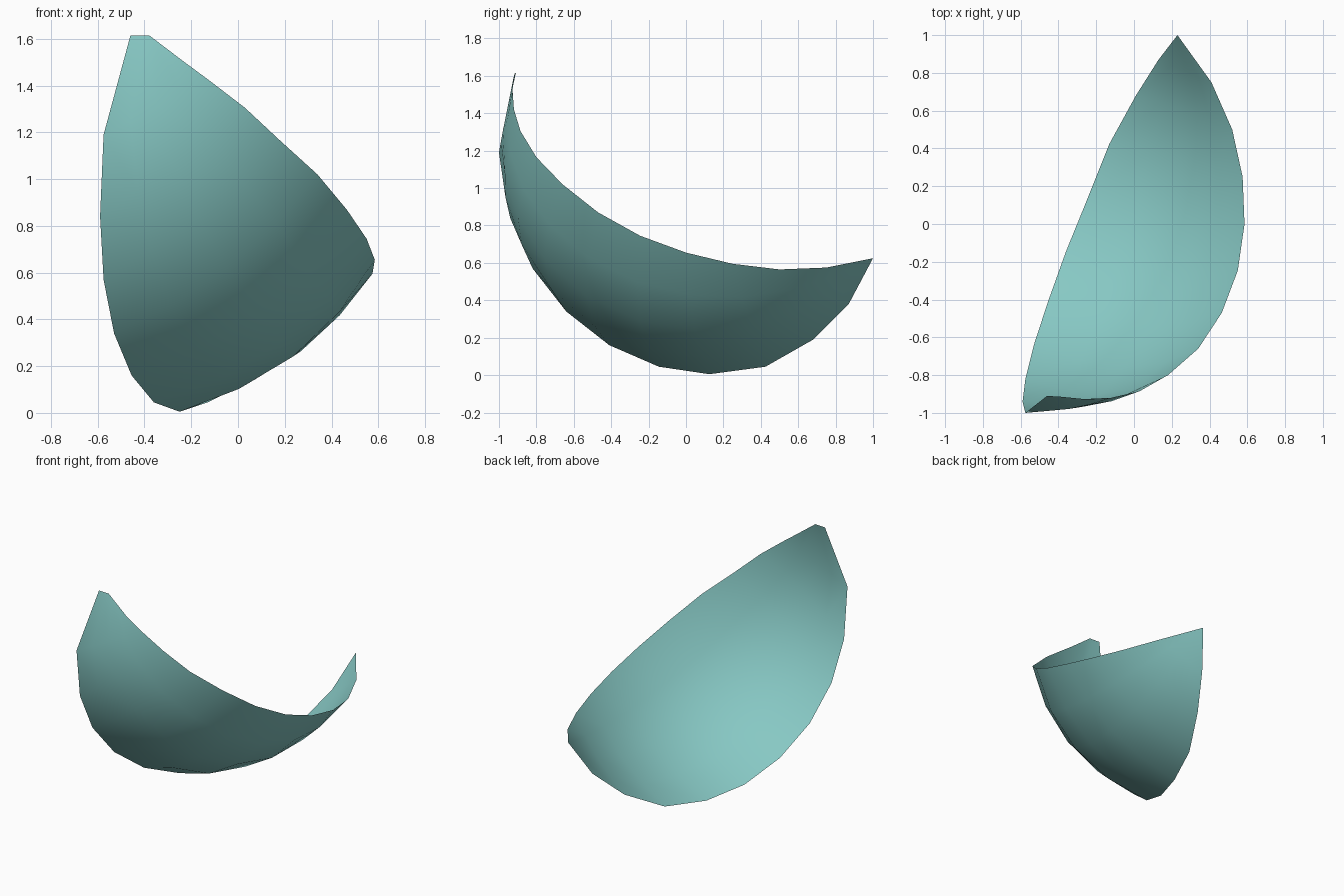
import bpy, bmesh
from mathutils import Vector

if "Cube" in bpy.data.objects:
    bpy.data.objects.remove(bpy.data.objects["Cube"])

# The shell is a curved sliver of this sphere
CENTRE, RADIUS = Vector((-0.47, 0.206, 1.195)), 1.197
ACROSS = 4

# Upper rim and lower rim, both running from the pointed tip to the blunt tip
UPPER = [(.23, 1, .625), (.41, .75, .575), (.52, .5, .565), (.575, .25, .595),
         (.585, 0, .655), (.55, -.245, .745), (.465, -.47, .87), (.34, -.66, 1.02),
         (.18, -.8, 1.165), (.03, -.885, 1.305), (-.12, -.92, 1.42),
         (-.235, -.93, 1.505), (-.38, -.915, 1.615)]
LOWER = [(.23, 1, .625), (.13, .87, .38), (.01, .68, .19), (-.13, .425, .045),
         (-.25, .125, .005), (-.36, -.145, .045), (-.455, -.41, .16),
         (-.53, -.64, .34), (-.575, -.82, .57), (-.59, -.94, .84),
         (-.575, -1, 1.19), (-.46, -.91, 1.615)]


def on_sphere(a, b, t):
    """Point a fraction t of the way along the sphere's arc from a to b."""
    da, db = (Vector(a) - CENTRE).normalized(), (Vector(b) - CENTRE).normalized()
    angle = da.angle(db)
    d = da if angle < 1e-4 else da.slerp(db, t)
    # keep the rims exactly, bulge the inside onto the sphere
    if t == 0:
        return Vector(a)
    if t == 1:
        return Vector(b)
    return CENTRE + d * RADIUS


bm = bmesh.new()

# Rows of points across the shell, starting at the pointed tip
tip = bm.verts.new(UPPER[0])
rows = [[tip] * (ACROSS + 1)]
for a, b in zip(UPPER[1:12], LOWER[1:]):
    rows.append([bm.verts.new(on_sphere(a, b, j / ACROSS)) for j in range(ACROSS + 1)])

# Skin between neighbouring rows
for r, s in zip(rows, rows[1:]):
    for j in range(ACROSS):
        ring = list(dict.fromkeys((r[j], r[j + 1], s[j + 1], s[j])))
        bm.faces.new(ring)

# Fan that closes the blunt tip
end = bm.verts.new(UPPER[12])
for j in range(ACROSS):
    bm.faces.new((rows[-1][j], rows[-1][j + 1], end))

# Face the surface outwards
bm.normal_update()
for f in bm.faces:
    if f.normal.dot(f.calc_center_median() - CENTRE) < 0:
        f.normal_flip()
    f.smooth = True

mesh = bpy.data.meshes.new("curved_shell")
bm.to_mesh(mesh)
bm.free()

teal = bpy.data.materials.new("pale_teal")
teal.diffuse_color = (0.242, 0.578, 0.552, 1)
teal.use_nodes = True
teal.node_tree.nodes["Principled BSDF"].inputs["Base Color"].default_value = teal.diffuse_color
mesh.materials.append(teal)
shell = bpy.data.objects.new("curved_shell", mesh)
bpy.context.collection.objects.link(shell)
